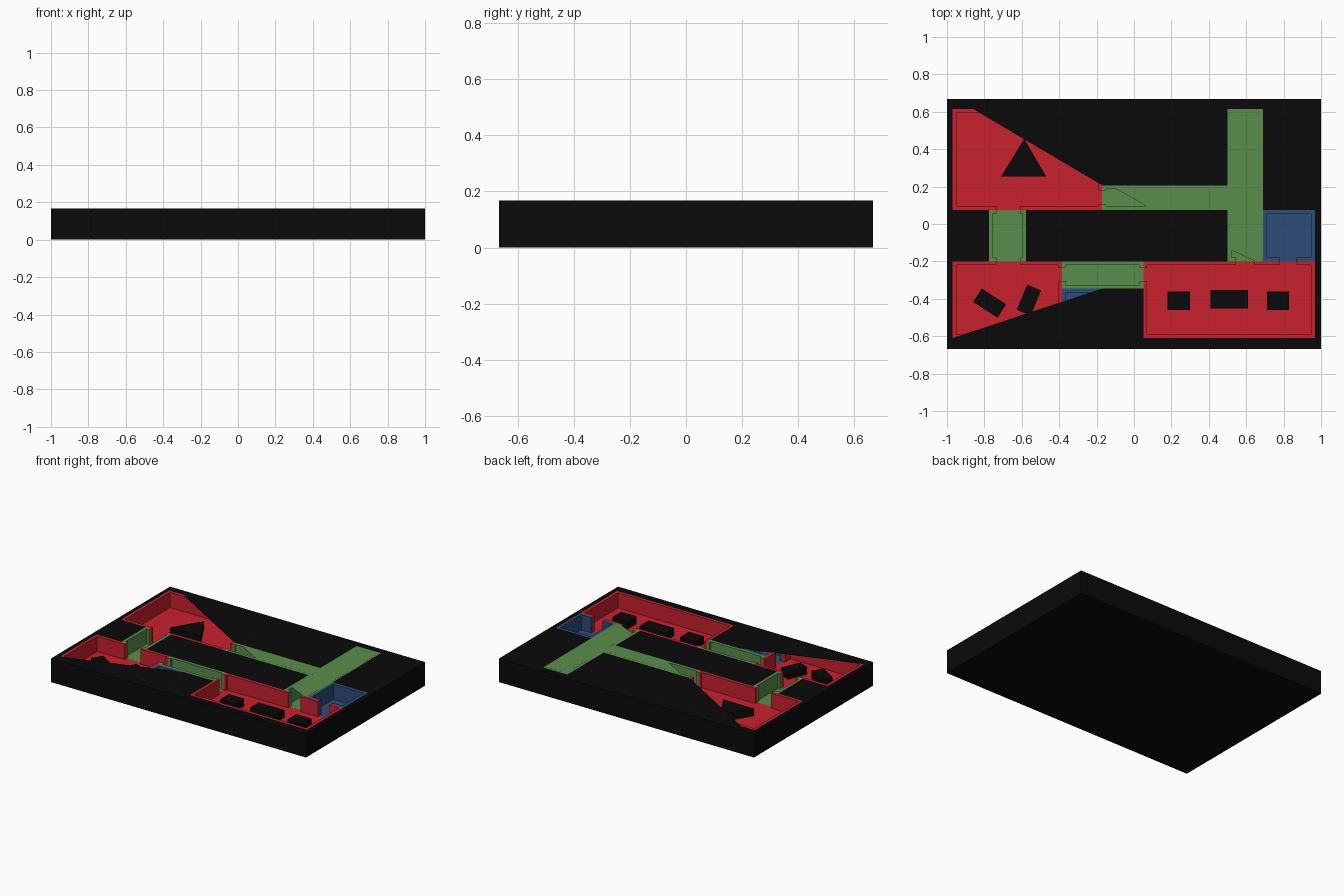
import bpy, bmesh, math

if "Cube" in bpy.data.objects:
    bpy.data.objects.remove(bpy.data.objects["Cube"])

TOP, FLOOR, BED, WALL = 0.167, 0.06, 0.04, 0.02
COLORS = {"black": (0.003, 0.003, 0.003, 1), "red": (0.58, 0.015, 0.027, 1),
          "green": (0.10, 0.27, 0.07, 1), "blue": (0.027, 0.075, 0.19, 1)}
MATS = {}
for key, rgba in COLORS.items():
    MATS[key] = bpy.data.materials.new(key)
    MATS[key].diffuse_color = rgba


def finish(bm, name, color):
    bmesh.ops.remove_doubles(bm, verts=bm.verts, dist=1e-5)
    mesh = bpy.data.meshes.new(name)
    bm.to_mesh(mesh)
    bm.free()
    mesh.materials.append(MATS[color])
    obj = bpy.data.objects.new(name, mesh)
    bpy.context.collection.objects.link(obj)
    return obj


def inside(x, y, rects):
    return any(a < x < c and b < y < d for a, b, c, d in rects)


def stepped_block(name, color, outer, cuts, z0, cut_z):
    """Solid block over the outer rectangles, sunk to cut_z inside the cut rectangles."""
    rects = outer + cuts
    xs = sorted({round(v, 4) for r in rects for v in (r[0], r[2])})
    ys = sorted({round(v, 4) for r in rects for v in (r[1], r[3])})

    def height(i, j):
        if not (0 <= i < len(xs) - 1 and 0 <= j < len(ys) - 1):
            return z0
        x, y = (xs[i] + xs[i + 1]) / 2, (ys[j] + ys[j + 1]) / 2
        if not inside(x, y, outer):
            return z0
        return cut_z if inside(x, y, cuts) else TOP

    bm = bmesh.new()

    def quad(*pts):
        bm.faces.new([bm.verts.new(p) for p in pts])

    for i in range(len(xs) - 1):
        for j in range(len(ys) - 1):
            h = height(i, j)
            if h == z0:
                continue
            a, c, b, d = xs[i], xs[i + 1], ys[j], ys[j + 1]
            quad((a, b, h), (c, b, h), (c, d, h), (a, d, h))
            quad((a, d, z0), (c, d, z0), (c, b, z0), (a, b, z0))
            sides = [((a, b), (c, b), 0, -1), ((c, b), (c, d), 1, 0),
                     ((c, d), (a, d), 0, 1), ((a, d), (a, b), -1, 0)]
            for p, q, di, dj in sides:
                n = height(i + di, j + dj)
                if n < h:
                    quad((*p, n), (*q, n), (*q, h), (*p, h))
    return finish(bm, name, color)


def prism(name, color, pts, z0, z1):
    bm = bmesh.new()
    face = bm.faces.new([bm.verts.new((x, y, z0)) for x, y in pts])
    new = bmesh.ops.extrude_face_region(bm, geom=[face])["geom"]
    bmesh.ops.translate(bm, vec=(0, 0, z1 - z0),
                        verts=[v for v in new if isinstance(v, bmesh.types.BMVert)])
    bmesh.ops.recalc_face_normals(bm, faces=bm.faces)
    return finish(bm, name, color)


def obstacle(name, cx, cy, w, d, angle=0):
    s, c = math.sin(math.radians(angle)), math.cos(math.radians(angle))
    pts = [(cx + u * c - v * s, cy + u * s + v * c)
           for u, v in ((-w/2, -d/2), (w/2, -d/2), (w/2, d/2), (-w/2, d/2))]
    prism(name, "black", pts, FLOOR - 0.005, 0.113)


# Rooms: name, colour, footprint
rooms = [
    ("upper_left_room", "red", (-0.97, 0.075, -0.17, 0.615)),
    ("lower_left_room", "red", (-0.97, -0.61, -0.385, -0.2)),
    ("lower_right_room", "red", (0.05, -0.61, 0.967, -0.2)),
    ("right_side_room", "blue", (0.69, -0.2, 0.967, 0.075)),
    ("lower_side_room", "blue", (-0.385, -0.61, -0.17, -0.345)),
    ("left_corridor", "green", (-0.775, -0.2, -0.577, 0.075)),
    ("lower_corridor", "green", (-0.385, -0.345, 0.05, -0.2)),
]
tee = [(-0.17, 0.075, 0.5, 0.207), (0.5, -0.2, 0.69, 0.615)]
tee_pockets = [(-0.15, 0.095, 0.52, 0.187), (0.52, -0.18, 0.67, 0.595)]

# Doorways through pairs of touching walls
doors = [
    (-0.735, 0.055, -0.61, 0.095), (-0.735, -0.22, -0.61, -0.18),
    (-0.405, -0.305, -0.365, -0.235), (0.03, -0.305, 0.07, -0.235),
    (-0.19, 0.105, -0.15, 0.18), (0.545, -0.22, 0.645, -0.18),
    (0.78, -0.22, 0.87, -0.18), (-0.405, -0.53, -0.365, -0.43),
]

for name, color, (a, b, c, d) in rooms:
    pocket = (a + WALL, b + WALL, c - WALL, d - WALL)
    stepped_block(name, color, [(a, b, c, d)], [pocket] + doors, BED, FLOOR)
stepped_block("tee_corridor", "green", tee, tee_pockets + doors, BED, FLOOR)

# Black surrounding block with recesses for the rooms
stepped_block("base_block", "black", [(-1, -0.667, 1, 0.667)],
              [r[2] for r in rooms] + tee, 0, BED)

# Partial covers lying flush over the rooms
LID = TOP + 0.0006
prism("upper_left_cover", "black", [(-0.86, 0.615), (-0.17, 0.207), (-0.17, 0.615)], TOP - 0.001, LID)
prism("lower_left_cover", "black", [(-0.97, -0.61), (-0.17, -0.61), (-0.17, -0.345)], TOP - 0.001, LID)
prism("corridor_cover", "green",
      [(-0.1, 0.19), (0.07, 0.095), (0.53, 0.095), (0.53, 0.19)], TOP - 0.001, TOP + 0.0003)
prism("tee_cover", "green",
      [(0.52, -0.14), (0.65, -0.2), (0.68, -0.2), (0.68, 0.6), (0.52, 0.6)], TOP - 0.001, TOP + 0.0003)

# Obstacles standing on the room floors
obstacle("crate_left", 0.24, -0.41, 0.12, 0.1)
obstacle("crate_middle", 0.51, -0.403, 0.2, 0.1)
obstacle("crate_right", 0.77, -0.41, 0.12, 0.1)
obstacle("tilted_crate_a", -0.772, -0.423, 0.155, 0.085, -33)
obstacle("tilted_crate_b", -0.562, -0.407, 0.08, 0.145, -23)
prism("triangle_pillar", "black", [(-0.71, 0.255), (-0.47, 0.255), (-0.587, 0.455)], FLOOR - 0.005, 0.113)

for m in bpy.data.materials:
    if m.users and not m.is_grease_pencil:
        m.use_nodes = True
        m.node_tree.nodes["Principled BSDF"].inputs["Base Color"].default_value = m.diffuse_color
